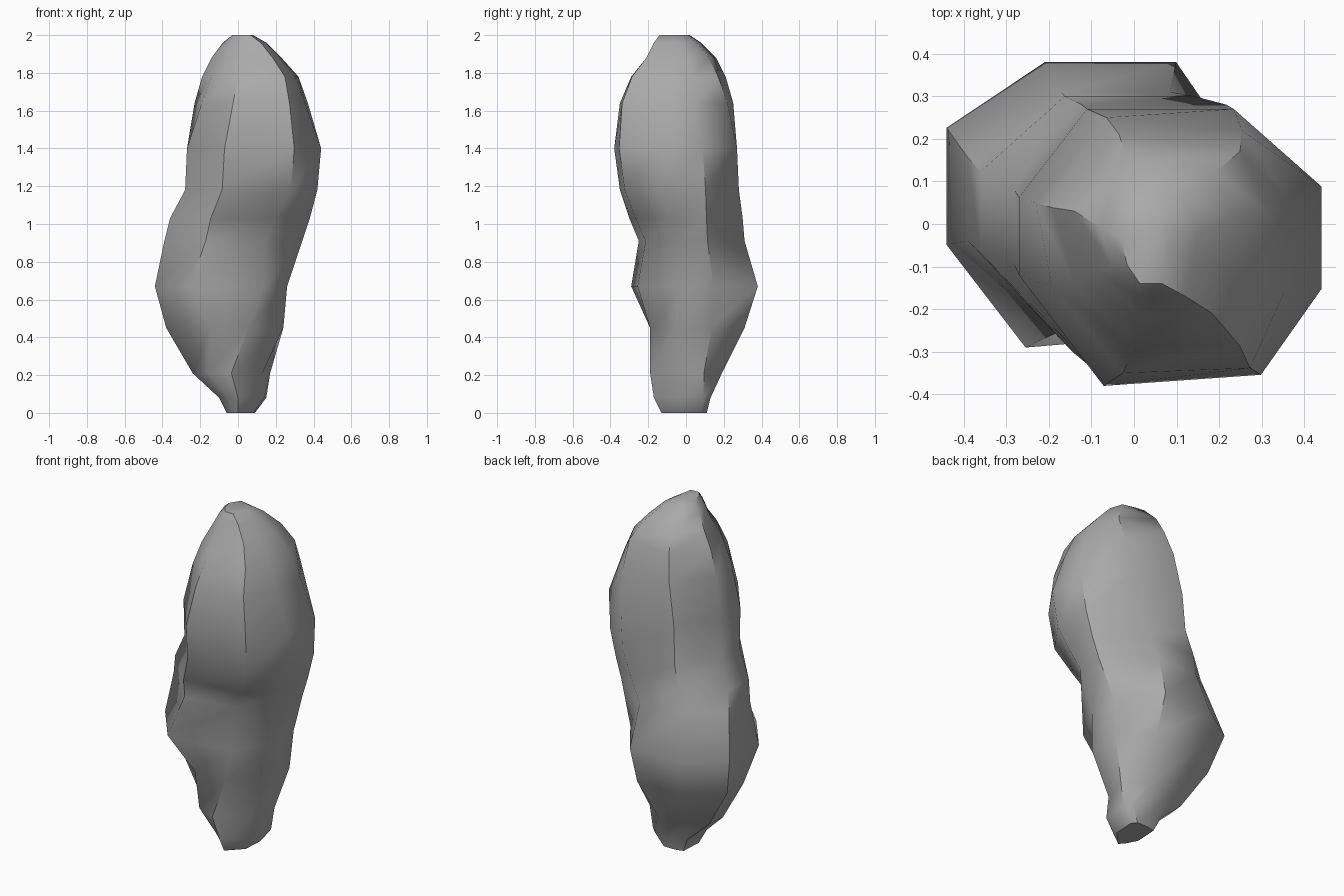
import bpy
import bmesh
from mathutils import Vector

default_cube = bpy.data.objects.get("Cube")
if default_cube:
    bpy.data.objects.remove(default_cube, do_unlink=True)


def make_material(name, colour):
    material = bpy.data.materials.new(name)
    material.use_nodes = True
    material.diffuse_color = colour
    shader = material.node_tree.nodes["Principled BSDF"]
    shader.inputs["Base Color"].default_value = colour
    return material


# Eight-sided outlines, in units of each ring's half width and half depth
tip_outline = [(-.2, -1), (.9, -.3), (1, .75), (.7, 1),
               (-.3, 1), (-.9, .9), (-1, -.2), (-.6, -.7)]
foot_outline = [(0, -1), (.8, -.3), (1, .5), (.4, 1),
                (-.3, 1), (-.95, .6), (-1, 0), (-.6, -.7)]
shin_outline = [(.4, -1), (1, -.48), (1, .3), (.55, 1),
                (-.35, 1), (-1, .4), (-1, -.2), (-.25, -1)]
belly_outline = [(.65, -.9), (1, -.25), (1, .3), (.54, 1),
                 (-.34, 1), (-1, .54), (-1, -.28), (-.47, -1)]
waist_outline = [(.45, -.87), (1, -.25), (1, .3), (.3, 1),
                 (-.4, 1), (-1, .45), (-1, -.25), (-.4, -1)]
chest_outline = [(.6, -.92), (1, -.3), (1, .44), (.42, 1),
                 (-.55, 1), (-1, .36), (-1, -.2), (-.44, -1)]
crown_outline = [(.75, -1), (.9, -.4), (1, .2), (.8, .8),
                 (-.35, 1), (-1, .3), (-.75, -.45), (-.2, -1)]
outline_keys = [(0, tip_outline), (.08, tip_outline), (.21, foot_outline),
                (.45, shin_outline), (.67, belly_outline),
                (.91, waist_outline), (1.18, chest_outline),
                (1.4, chest_outline), (1.88, crown_outline),
                (2, crown_outline)]

# Ring height, left and right limits, front and back limits
rings = [
    (0, -.06, .09, -.13, .11),
    (.08, -.1, .15, -.17, .13),
    (.21, -.24, .17, -.19, .19),
    (.45, -.38, .24, -.19, .31),
    (.67, -.44, .26, -.29, .38),
    (.91, -.39, .34, -.25, .31),
    (1.03, -.36, .38, -.3, .3),
    (1.18, -.28, .42, -.35, .28),
    (1.4, -.27, .44, -.38, .27),
    (1.64, -.23, .37, -.35, .25),
    (1.78, -.19, .32, -.29, .21),
    (1.88, -.14, .23, -.21, .16),
    (1.96, -.08, .15, -.17, .08),
    (2, -.03, .08, -.14, .02),
]


def outline_at(height):
    """Blend from one outline key to the next."""
    for (low, first), (high, second) in zip(outline_keys, outline_keys[1:]):
        if height <= high:
            factor = (height - low) / (high - low)
            return [Vector(a).lerp(Vector(b), factor)
                    for a, b in zip(first, second)]


def loft_body(name, material):
    """Join the stacked rings with side faces and close both ends."""
    bm = bmesh.new()
    loops = []
    for height, left, right, front, back in rings:
        centre = Vector((left + right, front + back)) / 2
        loop = []
        for point in outline_at(height):
            x = centre.x + point.x * (right - left) / 2
            y = centre.y + point.y * (back - front) / 2
            loop.append(bm.verts.new((x, y, height)))
        loops.append(loop)
    for below, above in zip(loops, loops[1:]):
        for i in range(len(below)):
            j = (i + 1) % len(below)
            bm.faces.new((below[i], below[j], above[j], above[i]))
    bm.faces.new(reversed(loops[0]))
    bm.faces.new(loops[-1])
    bmesh.ops.recalc_face_normals(bm, faces=bm.faces[:])
    mesh = bpy.data.meshes.new(name)
    bm.to_mesh(mesh)
    bm.free()
    mesh.materials.append(material)
    body = bpy.data.objects.new(name, mesh)
    bpy.context.collection.objects.link(body)
    return body


# Curved lumpy body
body = loft_body("lumpy_body", make_material("plain_grey", (.4, .4, .4, 1)))
bpy.ops.object.select_all(action="DESELECT")
body.select_set(True)
bpy.context.view_layer.objects.active = body
bpy.ops.object.shade_smooth_by_angle(angle=.8)
